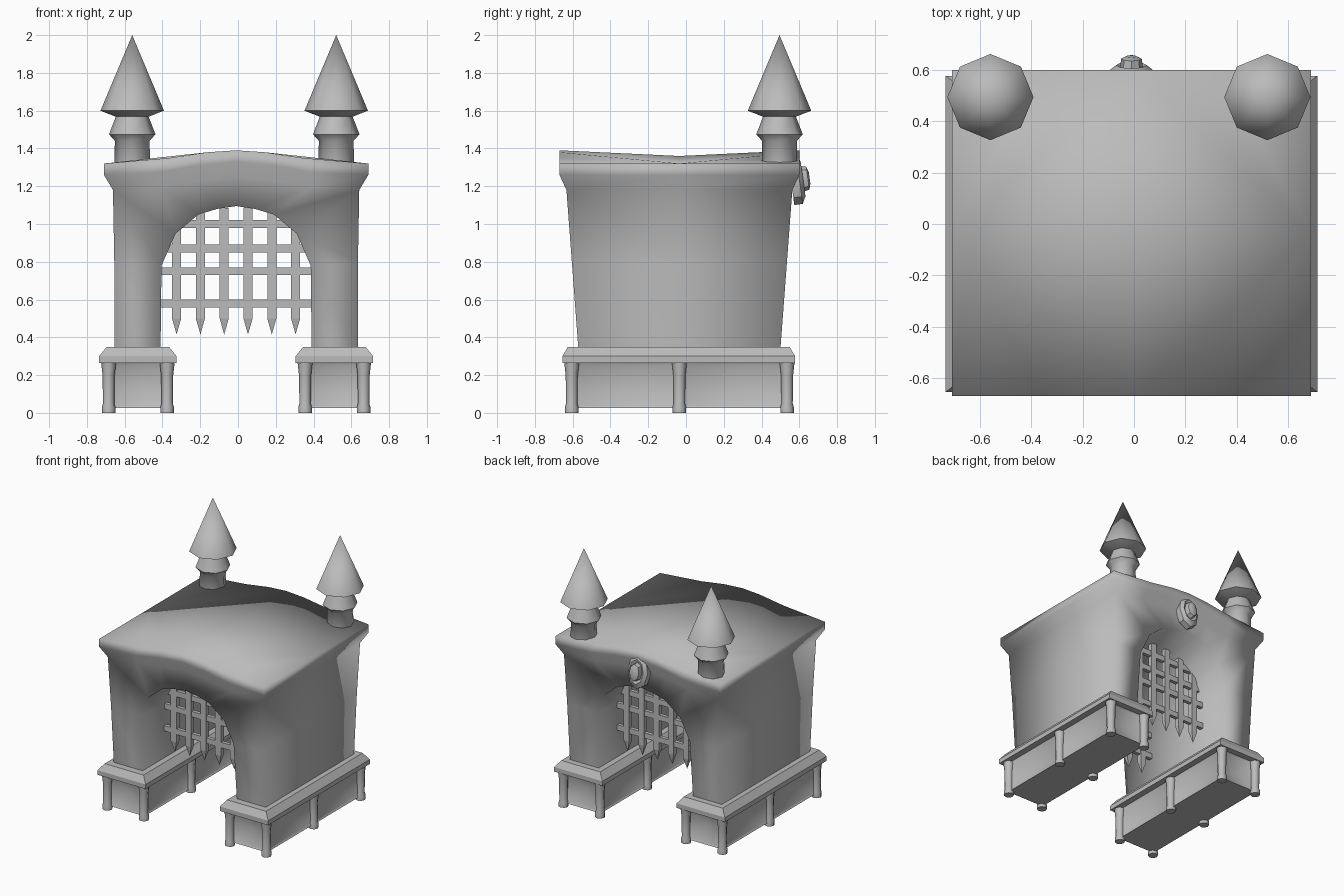
import bpy, bmesh, math
from mathutils import Matrix, Vector

cube = bpy.data.objects.get("Cube")
if cube:
    bpy.data.objects.remove(cube, do_unlink=True)

stone = bpy.data.materials.new("grey_stone")
stone.use_nodes = True
GREY = (0.5, 0.5, 0.5, 1)
stone.diffuse_color = GREY
stone.node_tree.nodes["Principled BSDF"].inputs["Base Color"].default_value = GREY

CX, CY = -0.01, -0.035


def finish(bm, name, angle=None):
    """Turn a bmesh into a shaded object."""
    bmesh.ops.recalc_face_normals(bm, faces=bm.faces)
    me = bpy.data.meshes.new(name)
    bm.to_mesh(me)
    bm.free()
    me.materials.append(stone)
    ob = bpy.data.objects.new(name, me)
    bpy.context.collection.objects.link(ob)
    if angle is None:
        me.shade_smooth()
    elif angle > 0:
        bpy.ops.object.select_all(action="DESELECT")
        ob.select_set(True)
        bpy.context.view_layer.objects.active = ob
        bpy.ops.object.shade_smooth_by_angle(angle=math.radians(angle))
    return ob


def box(bm, lo, hi):
    """Add an axis-aligned box and return its vertices."""
    mid = [(a + b) / 2 for a, b in zip(lo, hi)]
    size = [b - a for a, b in zip(lo, hi)]
    m = Matrix.Translation(mid) @ Matrix.Diagonal((*size, 1))
    return bmesh.ops.create_cube(bm, size=1, matrix=m)["verts"]


def lathe(bm, profile, matrix, sides=8):
    """Add a revolved (radius, height) profile."""
    rings = []
    for r, z in profile:
        n = 1 if r == 0 else sides
        rings.append([bm.verts.new(matrix @ Vector((r * math.cos(math.tau * i / sides),
                                                    r * math.sin(math.tau * i / sides), z)))
                      for i in range(n)])
    for a, b in zip(rings, rings[1:]):
        for i in range(sides):
            j = (i + 1) % sides
            quad = [a[i % len(a)], a[j % len(a)], b[j % len(b)], b[i % len(b)]]
            bm.faces.new(list(dict.fromkeys(quad)))
    if len(rings[0]) > 1:
        bm.faces.new(rings[0])
    if len(rings[-1]) > 1:
        bm.faces.new(rings[-1])


# Gatehouse: half outlines from leg to crown, mirrored in x, at three depths
def both_sides(half):
    return [(-x, z) for x, z in half] + [p for p in half[-2::-1]]


ARCH = both_sides([(0.40, 0.34), (0.395, 0.78), (0.32, 0.95), (0.2, 1.05), (0.1, 1.08), (0, 1.095)])
WALL = both_sides([(0.645, 0.34), (0.645, 0.8), (0.652, 1.18), (0.4, 1.2), (0.2, 1.23), (0, 1.25)])
RIM_LOW = both_sides([(0.70, 1.26), (0.4, 1.275), (0.2, 1.31), (0, 1.33)])
RIM_TOP = both_sides([(0.70, 1.32), (0.35, 1.35), (0.15, 1.38), (0, 1.39)])

bm = bmesh.new()


def rows(outline, rim=False):
    out = []
    for s in (-1, 0, 1):
        row = []
        for x, z in outline:
            depth = 0.635 if rim else 0.535 + 0.075 * (min(z, 1.18) - 0.34)
            row.append(bm.verts.new((CX + x, CY + s * depth, z)))
        out.append(row)
    return out


arch, wall = rows(ARCH), rows(WALL)
low, top = rows(RIM_LOW, True), rows(RIM_TOP, True)
top[1][3].co.z = 1.36

for r in (0, 2):                       # front and back faces
    for k in range(10):
        bm.faces.new((arch[r][k], arch[r][k + 1], wall[r][k + 1], wall[r][k]))
    for k in range(6):                 # flared cornice
        bm.faces.new((wall[r][k + 2], wall[r][k + 3], low[r][k + 1], low[r][k]))
        bm.faces.new((low[r][k], low[r][k + 1], top[r][k + 1], top[r][k]))
    for side in (0, 6):                # sagging roof, fanned from the side midpoints
        hub = top[1][side]
        order = range(3) if side == 0 else range(6, 3, -1)
        step = 1 if side == 0 else -1
        for k in order:
            bm.faces.new((hub, top[r][k], top[r][k + step]))
        bm.faces.new((hub, top[r][3], top[1][3]))
for r in (0, 1):                       # passage and outer sides
    for k in range(10):
        bm.faces.new((arch[r][k], arch[r][k + 1], arch[r + 1][k + 1], arch[r + 1][k]))
    for k in (0, 1, 8, 9):
        bm.faces.new((wall[r][k], wall[r][k + 1], wall[r + 1][k + 1], wall[r + 1][k]))
    for w, e in ((2, 0), (8, 6)):
        bm.faces.new((wall[r][w], low[r][e], low[r + 1][e], wall[r + 1][w]))
        bm.faces.new((low[r][e], top[r][e], top[r + 1][e], low[r + 1][e]))
bmesh.ops.delete(bm, geom=[v for v in bm.verts if not v.link_faces], context="VERTS")
finish(bm, "gatehouse_body")

# Plinths under each leg: panelled core, bevelled cap and small pillars
for side, px in (("right", -0.53), ("left", 0.51)):
    bm = bmesh.new()
    for y0, y1 in ((-0.605, CY), (CY, 0.535)):
        box(bm, (px - 0.16, y0, 0.025), (px + 0.16, y1, 0.27))
    bmesh.ops.remove_doubles(bm, verts=bm.verts, dist=0.001)
    bm.normal_update()
    inner = [f for f in bm.faces if abs(f.calc_center_median().y - CY) < 0.01
             and abs(f.normal.y) > 0.9]
    bmesh.ops.delete(bm, geom=inner, context="FACES")
    bmesh.ops.recalc_face_normals(bm, faces=bm.faces)
    panels = [f for f in bm.faces if abs(f.normal.z) < 0.1]
    bmesh.ops.inset_individual(bm, faces=panels, thickness=0.02, depth=-0.01)
    bmesh.ops.poke(bm, faces=panels, offset=-0.05)
    finish(bm, side + "_plinth_panels", 40)

    bm = bmesh.new()
    cap = box(bm, (px - 0.205, -0.655, 0.265), (px + 0.205, 0.578, 0.3))
    top_face = max((f for f in bm.faces), key=lambda f: f.calc_center_median().z)
    new = bmesh.ops.extrude_discrete_faces(bm, faces=[top_face])["faces"][0]
    for v in new.verts:
        v.co += Vector((-0.04 if v.co.x > px else 0.04, -0.03 if v.co.y > CY else 0.03, 0.05))
    finish(bm, side + "_plinth_cap", 30)

    bm = bmesh.new()
    for dx in (-0.155, 0.155):
        for y in (-0.605, CY, 0.535):
            lathe(bm, [(0.036, 0), (0.036, 0.03), (0.03, 0.05), (0.032, 0.2), (0.04, 0.27)],
                  Matrix.Translation((px + dx, y, 0)))
    finish(bm, side + "_plinth_pillars", 50)

# Two portcullises of crossed bars with pointed feet
for name, y in (("front", -0.3), ("back", 0.27)):
    bm = bmesh.new()
    for i in range(6):
        x = -0.325 + 0.126 * i
        box(bm, (x - 0.024, y - 0.018, 0.5), (x + 0.024, y + 0.018, 1.09 - 0.9 * x * x))
        spike = box(bm, (x - 0.024, y - 0.018, 0.415), (x + 0.024, y + 0.018, 0.5))
        for v in spike:
            if v.co.z < 0.45:
                v.co.x, v.co.y = x, y
        bmesh.ops.remove_doubles(bm, verts=spike, dist=0.001)
    for z, w in ((0.58, 0.4), (0.75, 0.4), (0.87, 0.37), (1.0, 0.29)):
        box(bm, (CX - w, y - 0.014, z - 0.021), (CX + w, y + 0.014, z + 0.021))
    finish(bm, name + "_portcullis", 0)

# Pointed turrets on the back corners
for side, x in (("right", -0.56), ("left", 0.52)):
    bm = bmesh.new()
    lathe(bm, [(0.095, 1.28), (0.092, 1.44), (0.123, 1.475), (0.09, 1.56), (0.085, 1.575)],
          Matrix.Translation((x, 0.495, 0)))
    lathe(bm, [(0.08, 1.565), (0.168, 1.6), (0, 2.0)], Matrix.Translation((x, 0.495, 0)))
    finish(bm, side + "_turret", 50)

# Oval boss above the back arch
bm = bmesh.new()
tilt = Matrix.Translation((CX, 0.585, 1.235)) @ Matrix.Rotation(math.radians(-82), 4, "X")
lathe(bm, [(0.085, -0.03), (0.085, 0.015), (0.06, 0.035), (0.045, 0.025), (0.04, 0.06), (0.02, 0.07)],
      tilt @ Matrix.Diagonal((1, 1.55, 1, 1)))
finish(bm, "back_boss", 40)
